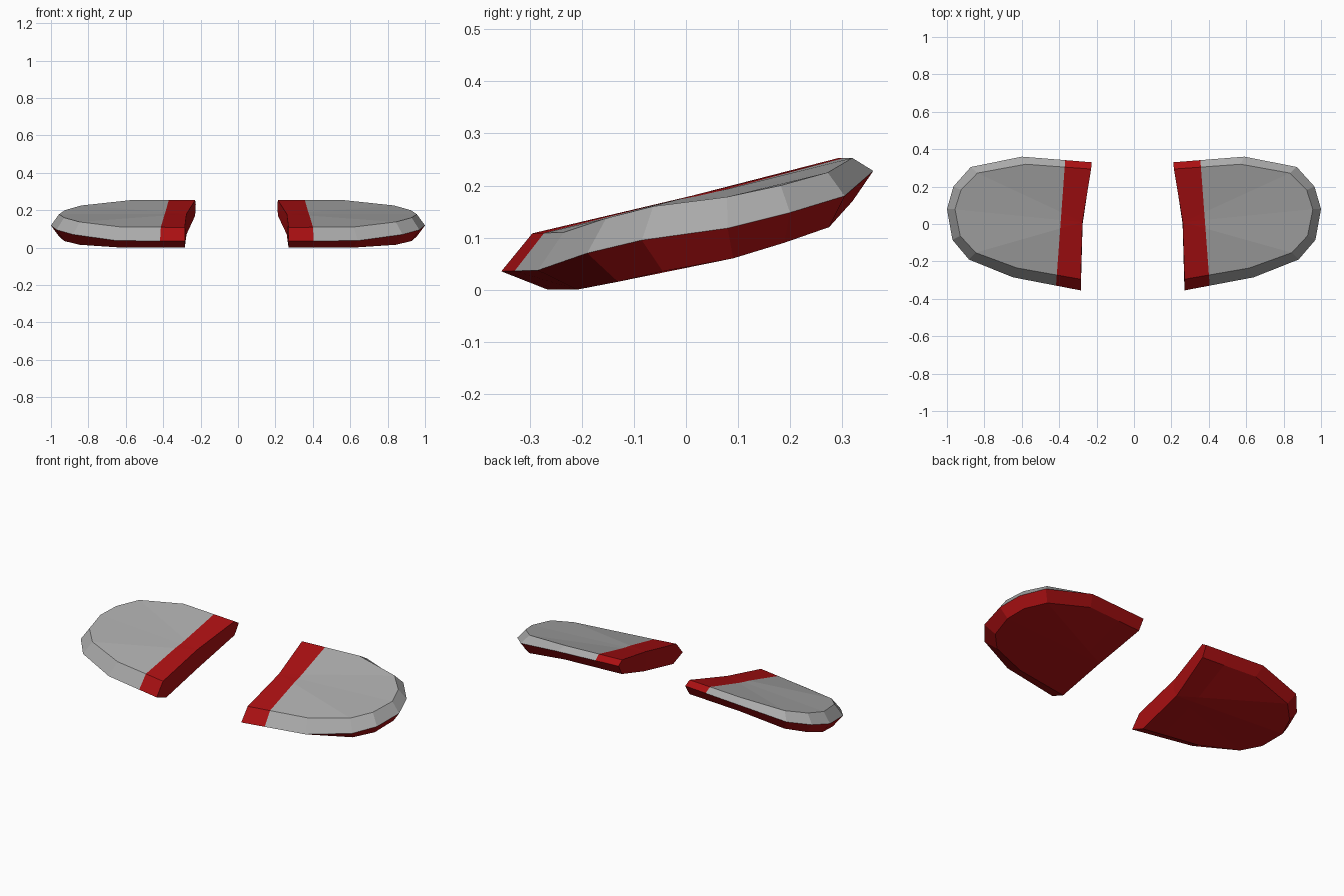
import bpy
import bmesh
from mathutils import Vector

cube = bpy.data.objects.get("Cube")
if cube:
    bpy.data.objects.remove(cube, do_unlink=True)


def make_material(name, colour):
    material = bpy.data.materials.new(name)
    material.use_nodes = True
    material.diffuse_color = colour
    shader = next(n for n in material.node_tree.nodes if n.type == "BSDF_PRINCIPLED")
    shader.inputs["Base Color"].default_value = colour
    return material


GREY = make_material("panel grey", (0.4, 0.4, 0.4, 1))
RED = make_material("trim red", (0.4, 0.005, 0.006, 1))

# Fin outline from the front root corner round the tip and back along the root:
# x, y, rim height, upper height, lower height
OUTLINE = [
    (0.27, -0.355, 0.035, 0.108, 0),
    (0.64, -0.285, 0.037, 0.11, 0),
    (0.88, -0.19, 0.07, 0.137, 0.015),
    (0.97, -0.085, 0.095, 0.16, 0.035),
    (1, 0.08, 0.118, 0.178, 0.06),
    (0.965, 0.2, 0.148, 0.2, 0.09),
    (0.87, 0.305, 0.18, 0.225, 0.12),
    (0.59, 0.36, 0.228, 0.253, 0.17),
    (0.21, 0.33, 0.23, 0.253, 0.17),
    (0.26, 0, 0.12, 0.18, 0.07),
]
ROOT_X = 0.27
# Corners joined across the flat faces, fanning from the middle of the root
PANELS = [(0, 1, 2, 9), (9, 2, 3, 4), (9, 4, 5, 6), (9, 6, 7, 8)]


def inset(x, y, squash, shift):
    return ROOT_X + (x - ROOT_X) * 0.94, y * squash + shift


def make_fin(name, place):
    bm = bmesh.new()
    rim, upper, lower = [], [], []
    for x, y, z_rim, z_upper, z_lower in OUTLINE:
        rim.append(bm.verts.new(place(x, y, z_rim)))
        upper.append(bm.verts.new(place(*inset(x, y, 0.86, 0.01), z_upper)))
        lower.append(bm.verts.new(place(*inset(x, y, 0.82, 0.025), z_lower)))

    # Bevelled edges and flat panels, grey above the rim and red below it
    count = len(OUTLINE)
    for ring, colour in ((upper, 0), (lower, 1)):
        for i in range(count):
            j = (i + 1) % count
            bm.faces.new((rim[i], rim[j], ring[j], ring[i])).material_index = colour
        for panel in PANELS:
            bm.faces.new([ring[i] for i in panel]).material_index = colour
    bmesh.ops.recalc_face_normals(bm, faces=bm.faces)

    # Red root band, cut along a slanted line
    front, back = Vector(place(0.405, -0.33, 0)), Vector(place(0.355, 0.34, 0))
    across = (back - front).cross(Vector((0, 0, 1)))
    if across.x * front.x < 0:
        across.negate()
    bmesh.ops.bisect_plane(bm, geom=bm.verts[:] + bm.edges[:] + bm.faces[:],
                           plane_co=front, plane_no=across)
    for face in bm.faces:
        if (face.calc_center_median() - front).dot(across) < 0:
            face.material_index = 1

    mesh = bpy.data.meshes.new(name)
    bm.to_mesh(mesh)
    bm.free()
    mesh.materials.append(GREY)
    mesh.materials.append(RED)
    bpy.context.collection.objects.link(bpy.data.objects.new(name, mesh))


# The right fin mirrors the left one with a slightly narrower span
make_fin("left_fin", lambda x, y, z: (x, y, z))
make_fin("right_fin", lambda x, y, z: (-(x * 0.98 + 0.02), y, z))
